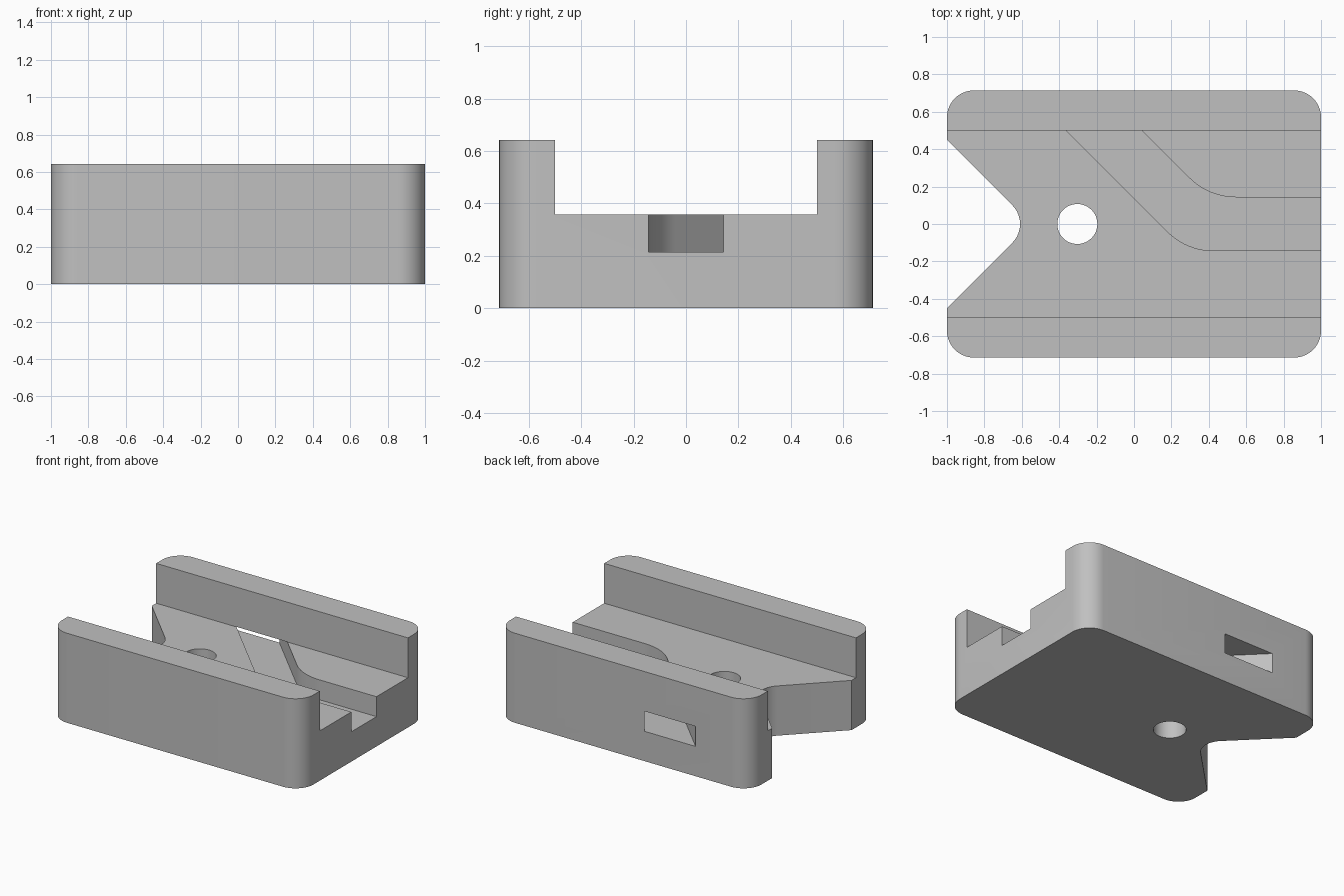
import bpy
import bmesh
import math
from mathutils import Vector

cube = bpy.data.objects.get("Cube")
if cube:
    bpy.data.objects.remove(cube, do_unlink=True)

LENGTH, HALF_WIDTH, HEIGHT = 1.0, 0.714, 0.643
FLOOR, GROOVE_FLOOR, CHANNEL = 0.357, 0.214, 0.5
FILLET = 0.143


def rounded(corners, steps=10):
    """Replace each (x, y, radius) corner of a polygon by a fillet arc."""
    points = []
    for i, (x, y, r) in enumerate(corners):
        p = Vector((x, y))
        if r == 0:
            points.append(p)
            continue
        a = (Vector(corners[i - 1][:2]) - p).normalized()
        b = (Vector(corners[(i + 1) % len(corners)][:2]) - p).normalized()
        half = a.angle(b) / 2
        centre = p + (a + b).normalized() * (r / math.sin(half))
        start = p + a * (r / math.tan(half)) - centre
        end = p + b * (r / math.tan(half)) - centre
        sweep = math.pi - 2 * half
        for k in range(steps + 1):
            t = k / steps
            points.append(centre + (start * math.sin((1 - t) * sweep)
                                    + end * math.sin(t * sweep)) / math.sin(sweep)
                          if abs(math.sin(sweep)) > 1e-6 else centre + start)
    return points


def prism(name, points, z0, z1):
    """Extrude a flat outline from z0 up to z1."""
    bm = bmesh.new()
    face = bm.faces.new([bm.verts.new((p[0], p[1], z0)) for p in points])
    grown = bmesh.ops.extrude_face_region(bm, geom=[face])
    top = [v for v in grown["geom"] if isinstance(v, bmesh.types.BMVert)]
    bmesh.ops.translate(bm, verts=top, vec=(0, 0, z1 - z0))
    bmesh.ops.recalc_face_normals(bm, faces=bm.faces)
    mesh = bpy.data.meshes.new(name)
    bm.to_mesh(mesh)
    bm.free()
    obj = bpy.data.objects.new(name, mesh)
    bpy.context.collection.objects.link(obj)
    return obj


def cut(target, cutter):
    """Subtract the cutter and discard it."""
    cutter.hide_render = True
    mod = target.modifiers.new("cut", "BOOLEAN")
    mod.operation, mod.solver, mod.object = "DIFFERENCE", "EXACT", cutter
    bpy.context.view_layer.objects.active = target
    bpy.ops.object.modifier_apply(modifier=mod.name)
    bpy.data.objects.remove(cutter, do_unlink=True)


# Block with rounded corners and a V notch at one end
w, mouth = HALF_WIDTH, 0.45
block = prism("channel_block", rounded([
    (-LENGTH, -w, FILLET), (LENGTH, -w, FILLET),
    (LENGTH, w, FILLET), (-LENGTH, w, FILLET),
    (-LENGTH, mouth, 0), (mouth - LENGTH, 0, FILLET), (-LENGTH, -mouth, 0),
]), 0, HEIGHT)

# Wide open channel between the two rails
cut(block, prism("channel_cutter", [
    (-2, -CHANNEL), (2, -CHANNEL), (2, CHANNEL), (-2, CHANNEL)], FLOOR, 1))

# Bent groove that leaves through the back rail as a tunnel
g, bend, far = 0.143, 0.35, 0.9
shift = g * math.tan(math.pi / 8)
x_up, x_low = 0.34 + shift, 0.34 - shift
cut(block, prism("groove_cutter", rounded([
    (2, -g, 0), (2, g, 0), (x_up, g, bend), (x_up + g - far, far, 0),
    (x_low - g - far, far, 0), (x_low, -g, bend),
]), GROOVE_FLOOR, FLOOR + 0.001))

# Vertical round hole
cut(block, prism("hole_cutter", [
    (-0.303 + 0.107 * math.cos(a), 0.107 * math.sin(a))
    for a in (math.tau * k / 48 for k in range(48))], -1, 1))

# Plain grey finish
grey = bpy.data.materials.new("plain_grey")
grey.use_nodes = True
colour = (0.53, 0.53, 0.53, 1)
grey.diffuse_color = colour
grey.node_tree.nodes["Principled BSDF"].inputs["Base Color"].default_value = colour
block.data.materials.clear()
block.data.materials.append(grey)

bpy.ops.object.select_all(action="DESELECT")
block.select_set(True)
bpy.context.view_layer.objects.active = block
bpy.ops.object.shade_smooth_by_angle(angle=math.radians(30))
